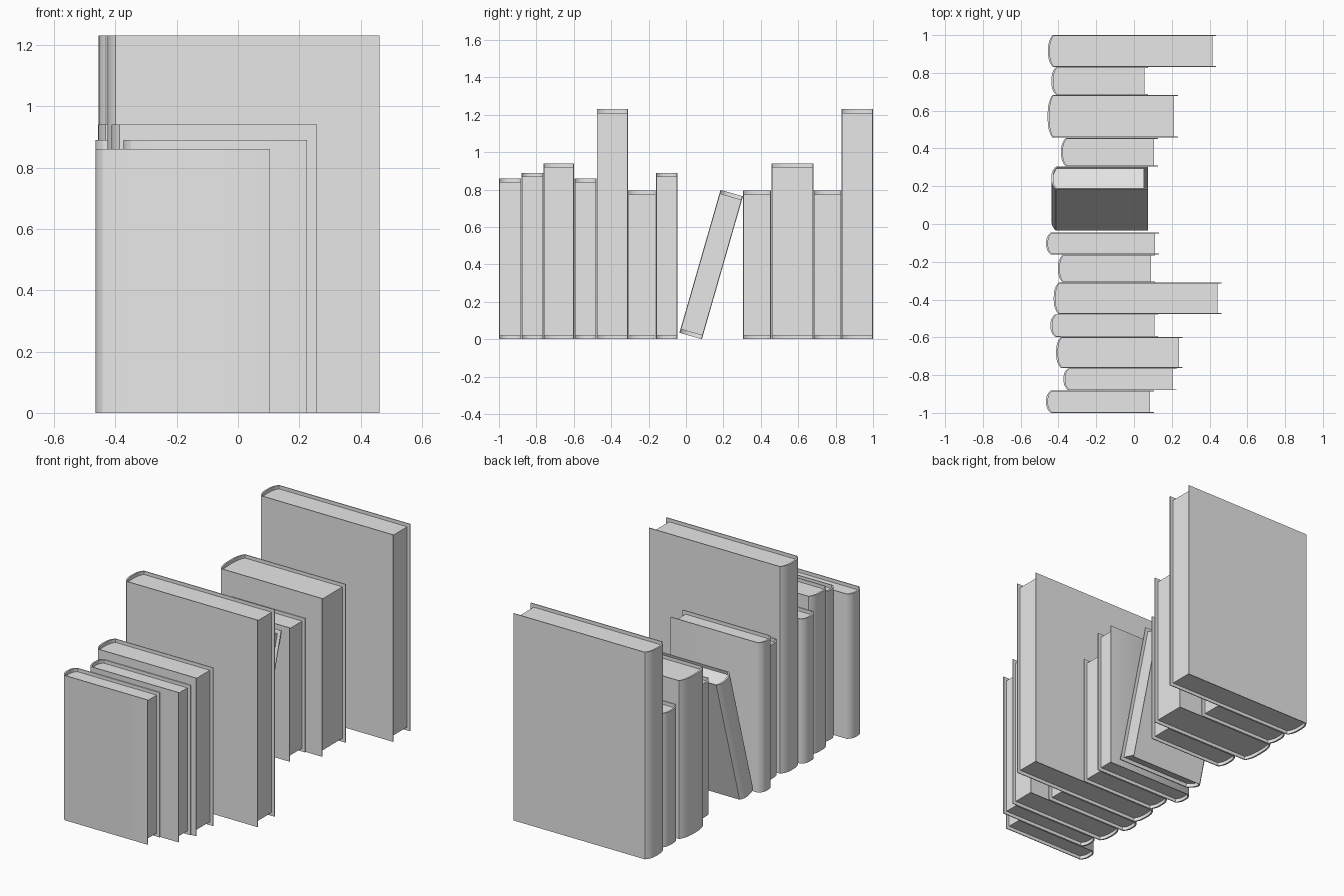
import bpy, bmesh, math

if "Cube" in bpy.data.objects:
    bpy.data.objects.remove(bpy.data.objects["Cube"], do_unlink=True)

grey = bpy.data.materials.new("plain_grey")
grey.use_nodes = True
grey.diffuse_color = (0.8, 0.8, 0.8, 1)
grey.node_tree.nodes["Principled BSDF"].inputs["Base Color"].default_value = (0.8, 0.8, 0.8, 1)

BOARD = 0.005      # cover thickness
BULGE = 0.025      # depth of the rounded spine
PAGE_INSET = 0.02  # pages sit back from the cover edges
STEPS = 14


def prism(name, outline, z0, z1, place, tilt):
    """Extrude a flat outline upwards into a solid."""
    bm = bmesh.new()
    face = bm.faces.new([bm.verts.new((x, y, z0)) for x, y in outline])
    top = bmesh.ops.extrude_face_region(bm, geom=[face])["geom"]
    for v in top:
        if isinstance(v, bmesh.types.BMVert):
            v.co.z = z1
    bmesh.ops.recalc_face_normals(bm, faces=bm.faces[:])
    mesh = bpy.data.meshes.new(name)
    bm.to_mesh(mesh)
    bm.free()
    mesh.materials.append(grey)
    obj = bpy.data.objects.new(name, mesh)
    bpy.context.collection.objects.link(obj)
    obj.location = place
    obj.rotation_euler.x = -tilt
    bpy.ops.object.select_all(action='DESELECT')
    obj.select_set(True)
    bpy.context.view_layer.objects.active = obj
    bpy.ops.object.shade_smooth_by_angle(angle=math.radians(40))


def spine_curve(x0, half, bulge):
    """Rounded spine from the -y side to the +y side."""
    points = []
    for i in range(STEPS + 1):
        t = math.sin(math.pi * (i / STEPS - 0.5))
        points.append((x0 + bulge * abs(t) ** 3, half * t))
    return points


def book(name, x0, x1, thick, height, place, tilt=0.0):
    half = thick / 2
    outer = spine_curve(x0, half, BULGE)
    inner = spine_curve(x0 + 0.01, half - BOARD, BULGE - 0.006)
    # case: both boards and the spine as one bent sheet
    case = [(x1, -half)] + outer + [(x1, half), (x1, half - BOARD)]
    case += inner[::-1] + [(x1, BOARD - half)]
    prism(name + "_cover", case, 0, height, place, tilt)
    # page block fills the case
    edge = x1 - PAGE_INSET
    pages = [(edge, BOARD - half)] + inner + [(edge, half - BOARD)]
    prism(name + "_pages", pages, PAGE_INSET, height - PAGE_INSET, place, tilt)


# upright books: y start, y end, spine x, fore edge x, height
upright = [
    (-1.0, -0.881, -0.465, 0.105, 0.86),
    (-0.88, -0.763, -0.373, 0.225, 0.89),
    (-0.762, -0.598, -0.412, 0.257, 0.94),
    (-0.597, -0.478, -0.442, 0.128, 0.86),
    (-0.477, -0.311, -0.425, 0.462, 1.23),
    (-0.31, -0.162, -0.402, 0.11, 0.795),
    (-0.161, -0.045, -0.465, 0.132, 0.89),
    (0.305, 0.455, -0.386, 0.126, 0.795),
    (0.457, 0.682, -0.457, 0.232, 0.94),
    (0.683, 0.831, -0.437, 0.075, 0.795),
    (0.832, 1.0, -0.455, 0.435, 1.23),
]
for n, (y0, y1, x0, x1, h) in enumerate(upright, 1):
    book(f"book_{n}", x0, x1, y1 - y0, h, (0, (y0 + y1) / 2, 0))

# leaning book, resting on its lower edge
lean, thick = 0.28, 0.125
base = (0, 0.085 - thick / 2 * math.cos(lean), thick / 2 * math.sin(lean))
book("leaning_book", -0.437, 0.073, thick, 0.795, base, lean)
